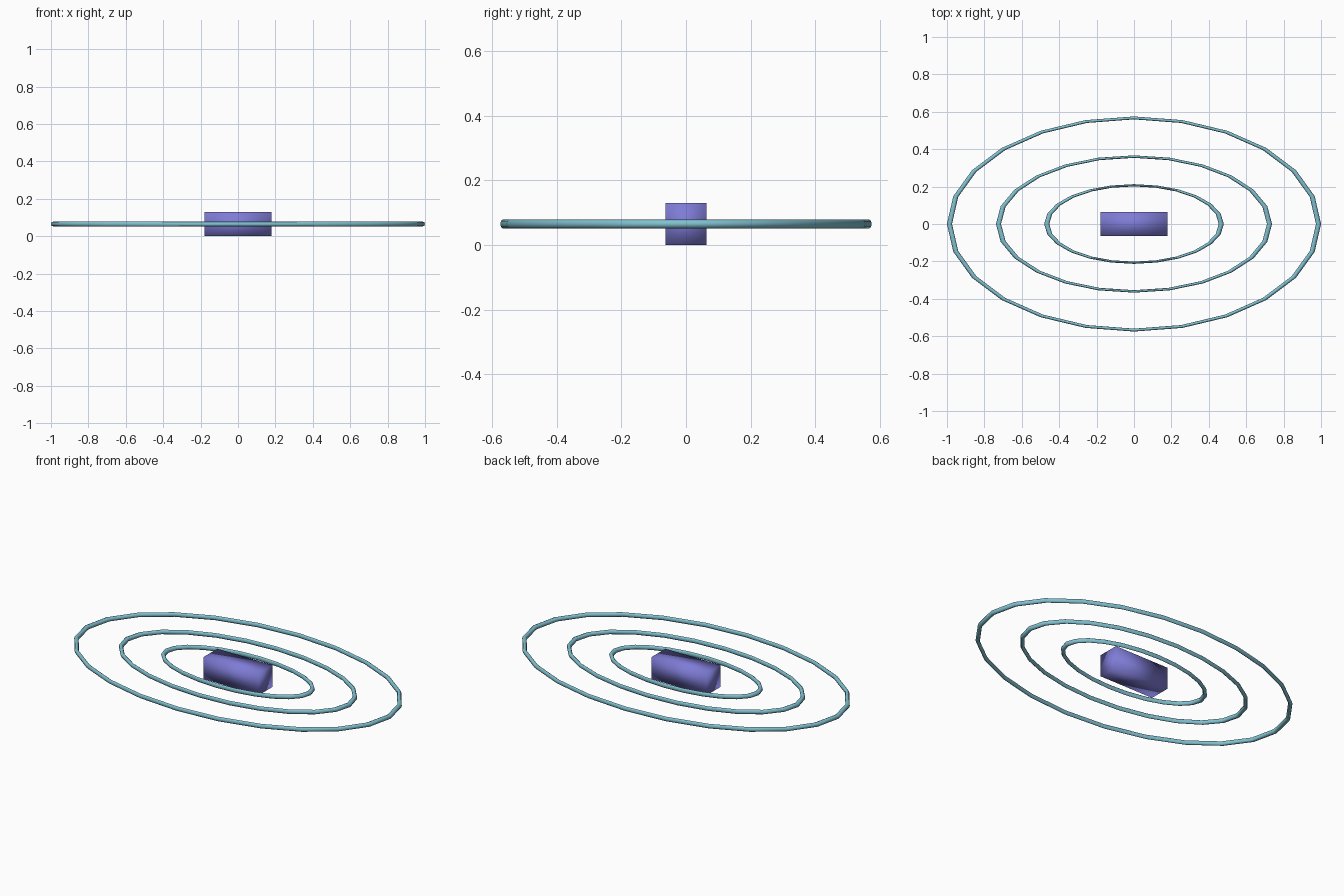
import bpy

cube = bpy.data.objects.get("Cube")
if cube:
    bpy.data.objects.remove(cube, do_unlink=True)

MID = 0.065      # height of the shared centre plane
TUBE = 0.0135    # radius of the ring tubes


def material(name, colour):
    mat = bpy.data.materials.new(name)
    mat.use_nodes = True
    mat.diffuse_color = colour
    mat.node_tree.nodes["Principled BSDF"].inputs["Base Color"].default_value = colour
    return mat


def finish(name, scale, mat):
    obj = bpy.context.object
    obj.name = name
    obj.scale = scale
    bpy.ops.object.transform_apply(location=False, rotation=False, scale=True)
    bpy.ops.object.shade_smooth()
    obj.data.materials.append(mat)


violet = material("violet", (0.21, 0.20, 0.67, 1))
aqua = material("pale aqua", (0.22, 0.53, 0.63, 1))

# Central block, softly shaded across its edges
bpy.ops.mesh.primitive_cube_add(size=1, location=(0, 0, MID))
finish("core_block", (0.36, 0.128, 2 * MID), violet)

# Concentric rings, each a round torus flattened along y
for name, outer, depth in (("inner_ring", 0.48, 0.213),
                           ("middle_ring", 0.738, 0.367),
                           ("outer_ring", 1.0, 0.575)):
    bpy.ops.mesh.primitive_torus_add(
        major_segments=24, minor_segments=8, location=(0, 0, MID),
        major_radius=outer - TUBE, minor_radius=TUBE)
    finish(name, (1, depth / outer, 1), aqua)
